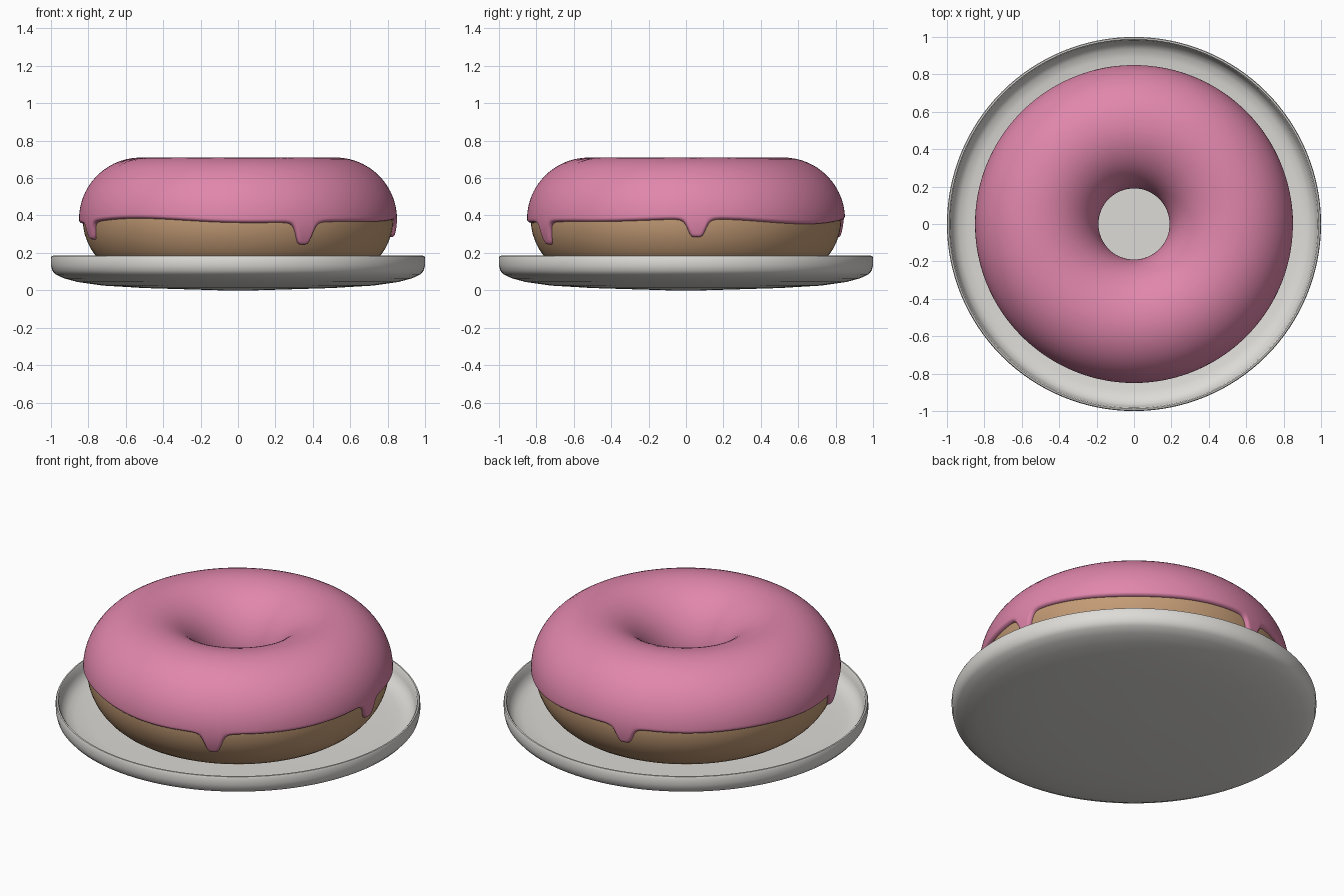
import bpy, bmesh, math

if "Cube" in bpy.data.objects:
    bpy.data.objects.remove(bpy.data.objects["Cube"])

TAU = 2 * math.pi
R, ZC = 0.52, 0.38            # ring radius and tube centre height
DOUGH_R, ICING_R = 0.31, 0.33


def material(name, rgb):
    m = bpy.data.materials.new(name)
    m.diffuse_color = (*rgb, 1)
    m.use_nodes = True
    m.node_tree.nodes["Principled BSDF"].inputs["Base Color"].default_value = m.diffuse_color
    return m


def loft(name, n, section, mat, closed):
    """Sweep section(angle) -> [(radius, z)] around z; closed joins the section ends."""
    bm = bmesh.new()
    rings = []
    for i in range(n):
        a = TAU * i / n
        rings.append([bm.verts.new((r * math.cos(a), r * math.sin(a), z))
                      for r, z in section(a)])
    m = len(rings[0])
    for i in range(n):
        p, q = rings[i], rings[(i + 1) % n]
        for j in range(m if closed else m - 1):
            k = (j + 1) % m
            bm.faces.new((p[j], q[j], q[k], p[k]))
    if not closed:            # flat discs close the two open ends
        bm.faces.new([ring[0] for ring in rings])
        bm.faces.new([ring[-1] for ring in rings])
    bmesh.ops.recalc_face_normals(bm, faces=bm.faces)
    me = bpy.data.meshes.new(name)
    bm.to_mesh(me)
    bm.free()
    me.materials.append(mat)
    ob = bpy.data.objects.new(name, me)
    bpy.context.collection.objects.link(ob)
    bpy.ops.object.select_all(action='DESELECT')
    ob.select_set(True)
    bpy.context.view_layer.objects.active = ob
    bpy.ops.object.shade_smooth_by_angle(angle=math.radians(50))
    return ob


white = material("plate_white", (0.72, 0.71, 0.68))
brown = material("dough_brown", (0.55, 0.33, 0.18))
pink = material("icing_pink", (0.75, 0.24, 0.41))

# Plate: shallow dish with a thin upright rim
plate_profile = [(0.1, 0.0), (0.5, 0.012), (0.72, 0.025), (0.86, 0.045), (0.93, 0.064),
                 (0.975, 0.085), (0.993, 0.105), (1.0, 0.135), (1.0, 0.175),
                 (0.996, 0.184), (0.988, 0.185), (0.982, 0.178), (0.976, 0.14),
                 (0.962, 0.11), (0.935, 0.088), (0.89, 0.075), (0.8, 0.07), (0.1, 0.068)]
loft("plate", 128, lambda a: plate_profile, white, False)

# Dough ring
dough_section = [(R + DOUGH_R * math.cos(TAU * j / 48), ZC + DOUGH_R * math.sin(TAU * j / 48))
                 for j in range(48)]
loft("dough", 96, lambda a: dough_section, brown, True)

# Icing: wavy lower edge with four drips (angle in degrees, lowest height)
DRIPS = [(-64.6, 0.237), (4, 0.278), (101, 0.275), (199, 0.265)]


def outer_edge(a):
    """Tube angle of the icing's outer edge."""
    z = 0.368 + 0.01 * math.sin(3 * a + 1.9) + 0.006 * math.sin(5 * a + 0.5)
    base = z
    for deg, low in DRIPS:
        d = (a - math.radians(deg) + math.pi) % TAU - math.pi
        z -= (base - low) / (1 + (abs(d) * 0.83 / 0.052) ** 5)
    return math.asin((z - ZC) / ICING_R)


def inner_edge(a):
    """Tube angle of the icing's edge inside the hole."""
    return math.pi + 0.06 + 0.03 * math.sin(4 * a) + 0.025 * math.sin(7 * a + 1)


def icing_section(a):
    lo, hi = outer_edge(a), inner_edge(a)
    slope = (outer_edge(a + 0.004) - outer_edge(a - 0.004)) / 0.008 * ICING_R / 0.83
    stretch = math.sqrt(1 + slope * slope)
    pts, n = [], 56
    for j in range(n + 1):
        t = j / n             # samples crowd towards both edges
        t = 0.5 * (2 * t) ** 2 if t < 0.5 else 1 - 0.5 * (2 - 2 * t) ** 2
        phi = lo + (hi - lo) * t
        d = ICING_R * min((phi - lo) / stretch, hi - phi)
        e = 1 - min(d / 0.02, 1)
        r = 0.304 + (ICING_R - 0.304) * math.sqrt(max(0, 1 - e * e))   # rounded lip
        pts.append((R + r * math.cos(phi), ZC + r * math.sin(phi)))
    for j in range(1, 12):    # hidden underside, inside the dough
        phi = hi + (lo - hi) * j / 12
        pts.append((R + 0.3 * math.cos(phi), ZC + 0.3 * math.sin(phi)))
    return pts


loft("icing", 480, icing_section, pink, True)
